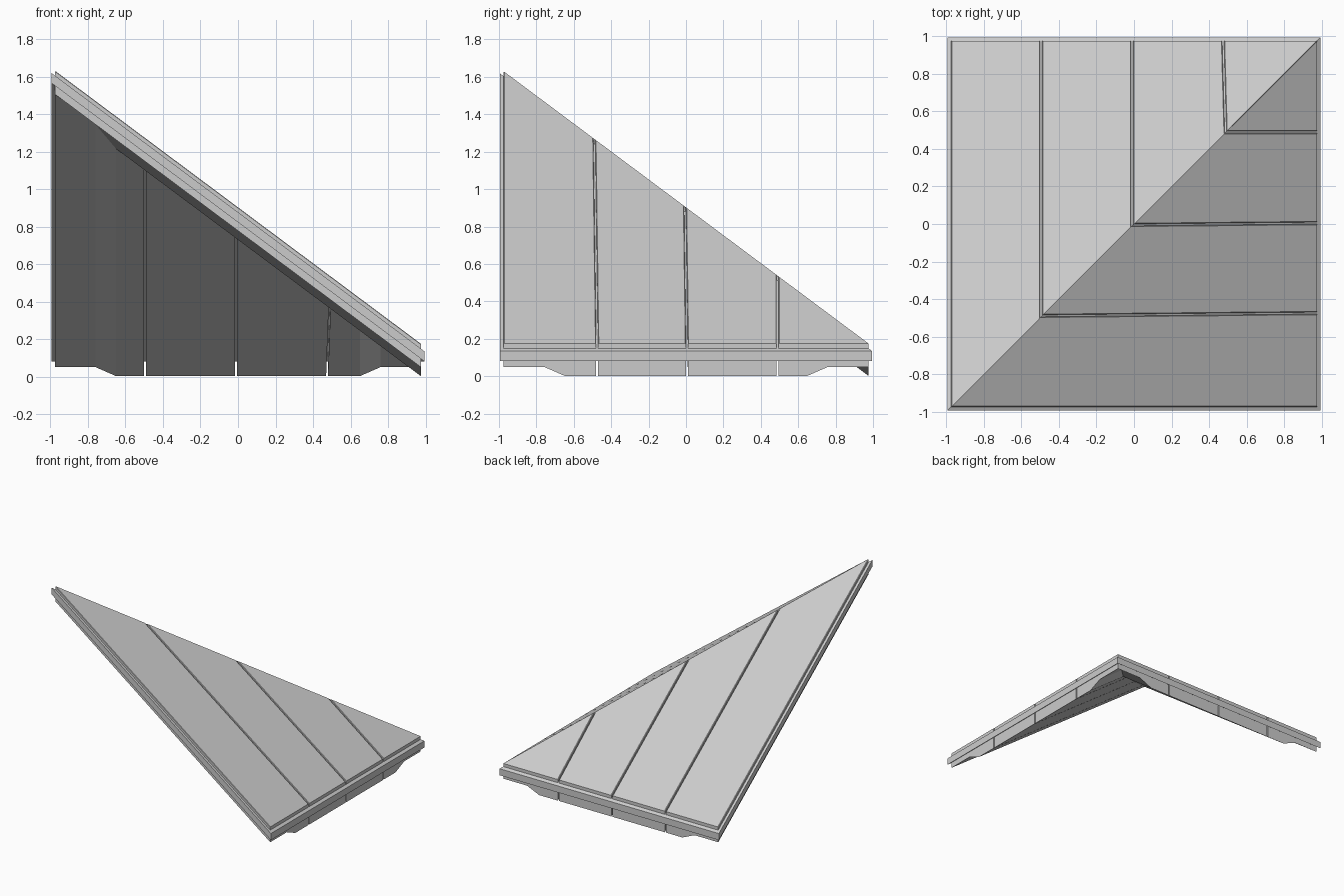
import bpy, bmesh

if "Cube" in bpy.data.objects:
    bpy.data.objects.remove(bpy.data.objects["Cube"])

SLOPE, MID = 0.746, 0.9025      # roof plane: z = MID - SLOPE * max(x, y)
INNER, OUTER = 0.975, 0.995     # half sizes of the panels and of the edge band
GAP = 0.005                     # half width of the plank seams

# seam positions for each roof face: (at eave, at far end)
SEAMS_BACK = [(-0.495, -0.495), (-0.01, -0.01), (0.475, 0.53)]
SEAMS_RIGHT = [(-0.475, -0.495), (0.005, -0.015), (0.49, 0.49)]


def sloped_prism(name, profile, half, swap):
    """Profile of (x at eave, x at far end, height offset) run up the slope,
    cut along the hip; swap mirrors it onto the other roof face."""
    bm = bmesh.new()
    rings = []
    for y, k in ((half, 0), (-1.0, 1)):
        rings.append([bm.verts.new((p[k], y, MID - SLOPE * y + p[2])) for p in profile])
    a, b = rings
    n = len(profile)
    bm.faces.new(a)
    bm.faces.new(b[::-1])
    for i in range(n):
        j = (i + 1) % n
        bm.faces.new((a[i], b[i], b[j], a[j]))
    bmesh.ops.recalc_face_normals(bm, faces=bm.faces[:])
    # cut along the hip diagonal
    bmesh.ops.bisect_plane(bm, geom=bm.verts[:] + bm.edges[:] + bm.faces[:],
                           plane_co=(0, 0, 0), plane_no=(1, -1, 0), clear_outer=True)
    if swap:
        for v in bm.verts:
            v.co.x, v.co.y = v.co.y, v.co.x
        bmesh.ops.reverse_faces(bm, faces=bm.faces[:])
    me = bpy.data.meshes.new(name)
    bm.to_mesh(me)
    bm.free()
    ob = bpy.data.objects.new(name, me)
    bpy.context.collection.objects.link(ob)
    return ob


def under_drop(x):
    """Underside offset: thin near the ends, thick in the middle."""
    t = min(1, max(0, (0.76 - abs(x)) / 0.11))
    return -0.125 - 0.048 * t


for side, seams, swap in (("back", SEAMS_BACK, False), ("right", SEAMS_RIGHT, True)):
    # edge band that sticks out between the two plank layers
    sloped_prism(side + "_edge_band",
                 [(-OUTER, -OUTER, -0.026), (OUTER, OUTER, -0.026),
                  (OUTER, OUTER, -0.08), (-OUTER, -OUTER, -0.08)], OUTER, swap)
    limits = [(-INNER - GAP,) * 2] + seams + [(INNER + GAP,) * 2]
    for i in range(4):
        l0, l1 = (v + GAP for v in limits[i])
        r0, r1 = (v - GAP for v in limits[i + 1])
        c = 0.004
        # top plank with chamfered upper edges
        sloped_prism(f"{side}_top_plank_{i + 1}",
                     [(l0, l1, -0.035), (l0, l1, -c), (l0 + c, l1 + c, 0),
                      (r0 - c, r1 - c, 0), (r0, r1, -c), (r0, r1, -0.035)], INNER, swap)
        # underside plank with the thickened middle
        mids = [x for x in (-0.76, -0.65, 0.65, 0.76) if l0 < x < r0 and l1 < x < r1]
        bottom = [(l0, l1)] + [(x, x) for x in mids] + [(r0, r1)]
        sloped_prism(f"{side}_under_plank_{i + 1}",
                     [(r0, r1, -0.07), (l0, l1, -0.07)]
                     + [(p, q, under_drop(p)) for p, q in bottom], INNER, swap)
